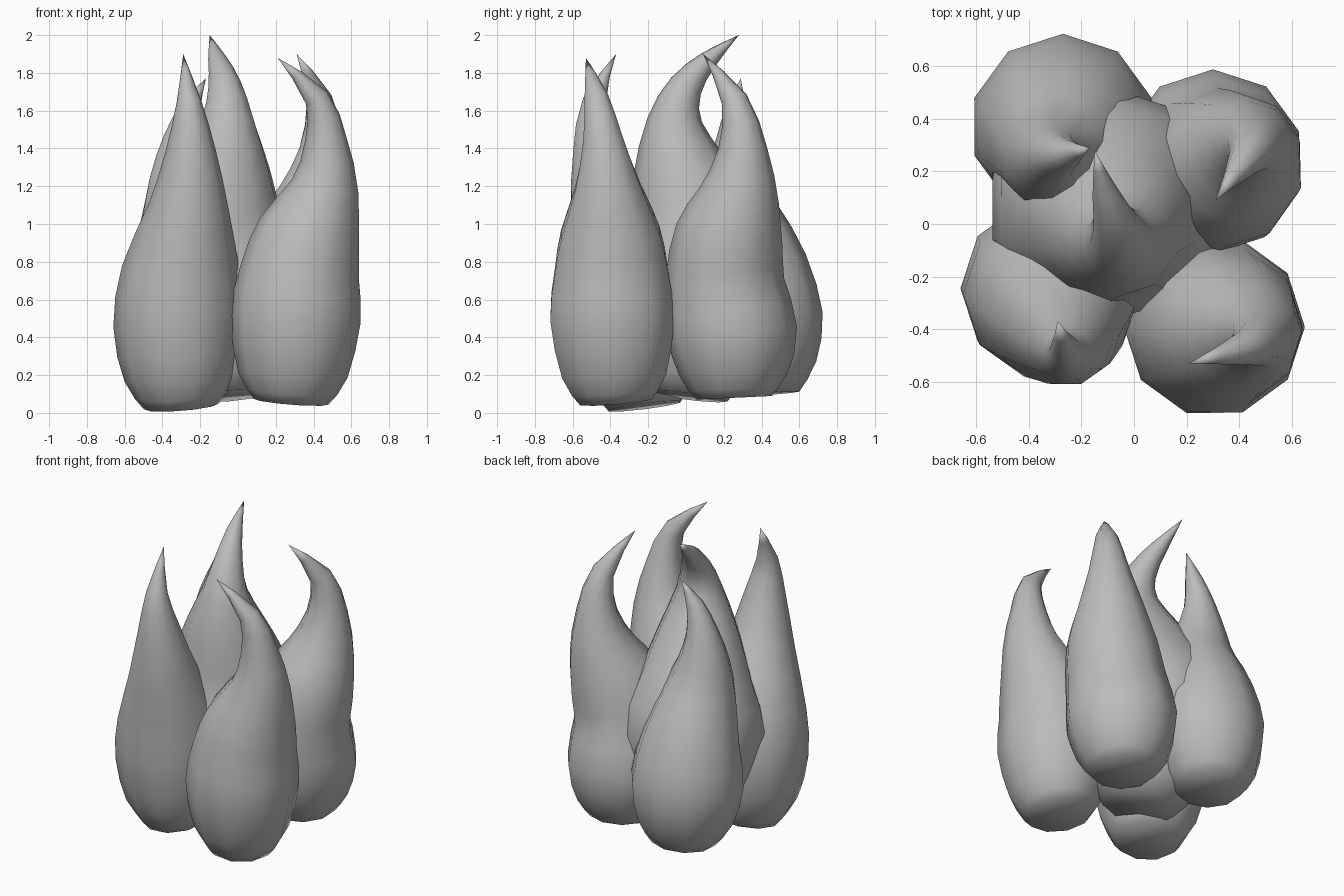
import bpy
import bmesh
import math
from mathutils import Vector

SIDES = 10
STEPS = 2
HALF_SIDE = math.pi / SIDES

cube = bpy.data.objects.get("Cube")
if cube:
    bpy.data.objects.remove(cube, do_unlink=True)

# One plain grey for every flame
grey = bpy.data.materials.new("soft_grey")
grey.use_nodes = True
colour = (0.5, 0.5, 0.5, 1)
grey.diffuse_color = colour
grey.node_tree.nodes["Principled BSDF"].inputs["Base Color"].default_value = colour


def smooth_path(stations):
    """Refine (x, y, z, radius) stations with a Catmull-Rom spline."""
    points = [Vector(station) for station in stations]
    refined = []
    for i in range(len(points) - 1):
        b, c = points[i], points[i + 1]
        a = points[i - 1] if i else b
        d = points[i + 2] if i + 2 < len(points) else c
        for step in range(STEPS):
            t = step / STEPS
            refined.append(b + (c - a) * t / 2
                           + (a - b * 2.5 + c * 2 - d / 2) * t ** 2
                           + ((b - c) * 3 + d - a) * t ** 3 / 2)
    refined.append(points[-1])
    return refined


def flame(name, phase, stations):
    """Sweep a round section along a bent path that ends in a sharp tip."""
    path = smooth_path(stations)
    bm = bmesh.new()
    rings = []
    for i, station in enumerate(path[:-1]):
        tangent = (path[i + 1] - path[max(i - 1, 0)]).to_3d().normalized()
        turn = Vector((0, 0, 1)).rotation_difference(tangent)
        ring = []
        for side in range(SIDES):
            angle = math.tau * side / SIDES + phase
            offset = Vector((math.cos(angle), math.sin(angle), 0)) * station.w
            ring.append(bm.verts.new(station.to_3d() + turn @ offset))
        rings.append(ring)

    # Flat underside, side walls and pointed tip
    bm.faces.new(list(reversed(rings[0])))
    for lower, upper in zip(rings, rings[1:]):
        for side in range(SIDES):
            after = (side + 1) % SIDES
            bm.faces.new((lower[side], lower[after], upper[after], upper[side]))
    tip = bm.verts.new(path[-1].to_3d())
    for side in range(SIDES):
        bm.faces.new((rings[-1][side], rings[-1][(side + 1) % SIDES], tip))

    for face in bm.faces:
        face.smooth = True
    mesh = bpy.data.meshes.new(name)
    bm.to_mesh(mesh)
    bm.free()
    mesh.materials.append(grey)
    bpy.context.collection.objects.link(bpy.data.objects.new(name, mesh))


# Each station is x, y, z and radius, from the base up to the tip
flame("front_right_flame", 0, [
    (-.3, -.22, .035, .2), (-.31, -.235, .18, .29), (-.32, -.245, .45, .34),
    (-.3, -.295, .75, .315), (-.26, -.415, 1.1, .21), (-.25, -.475, 1.4, .13),
    (-.26, -.485, 1.65, .065), (-.29, -.37, 1.9, 0)])

flame("front_left_flame", 0, [
    (.28, -.37, .06, .2), (.29, -.38, .2, .29), (.305, -.39, .5, .345),
    (.33, -.395, .75, .315), (.38, -.4, .95, .275), (.46, -.415, 1.2, .18),
    (.465, -.44, 1.45, .11), (.415, -.475, 1.67, .065), (.21, -.53, 1.88, 0)])

flame("back_left_flame", HALF_SIDE, [
    (.3, .255, .08, .2), (.3, .25, .2, .285), (.3, .245, .42, .345),
    (.315, .205, .7, .315), (.37, .23, .95, .285), (.42, .28, 1.15, .215),
    (.45, .3, 1.4, .13), (.43, .255, 1.66, .07), (.31, .09, 1.9, 0)])

flame("back_right_flame", HALF_SIDE, [
    (-.26, .4, .1, .2), (-.265, .39, .25, .3), (-.27, .37, .5, .355),
    (-.275, .335, .78, .305), (-.29, .265, 1.05, .23), (-.31, .255, 1.25, .165),
    (-.3, .26, 1.45, .1), (-.25, .265, 1.62, .055), (-.17, .29, 1.77, 0)])

flame("middle_flame", HALF_SIDE, [
    (-.05, -.01, .09, .23), (-.07, .02, .32, .37), (-.11, .075, .72, .45),
    (-.1, .04, 1, .36), (-.07, -.035, 1.3, .25), (-.055, -.06, 1.55, .145),
    (-.07, 0, 1.73, .09), (-.11, .12, 1.87, .05), (-.15, .28, 2, 0)])
